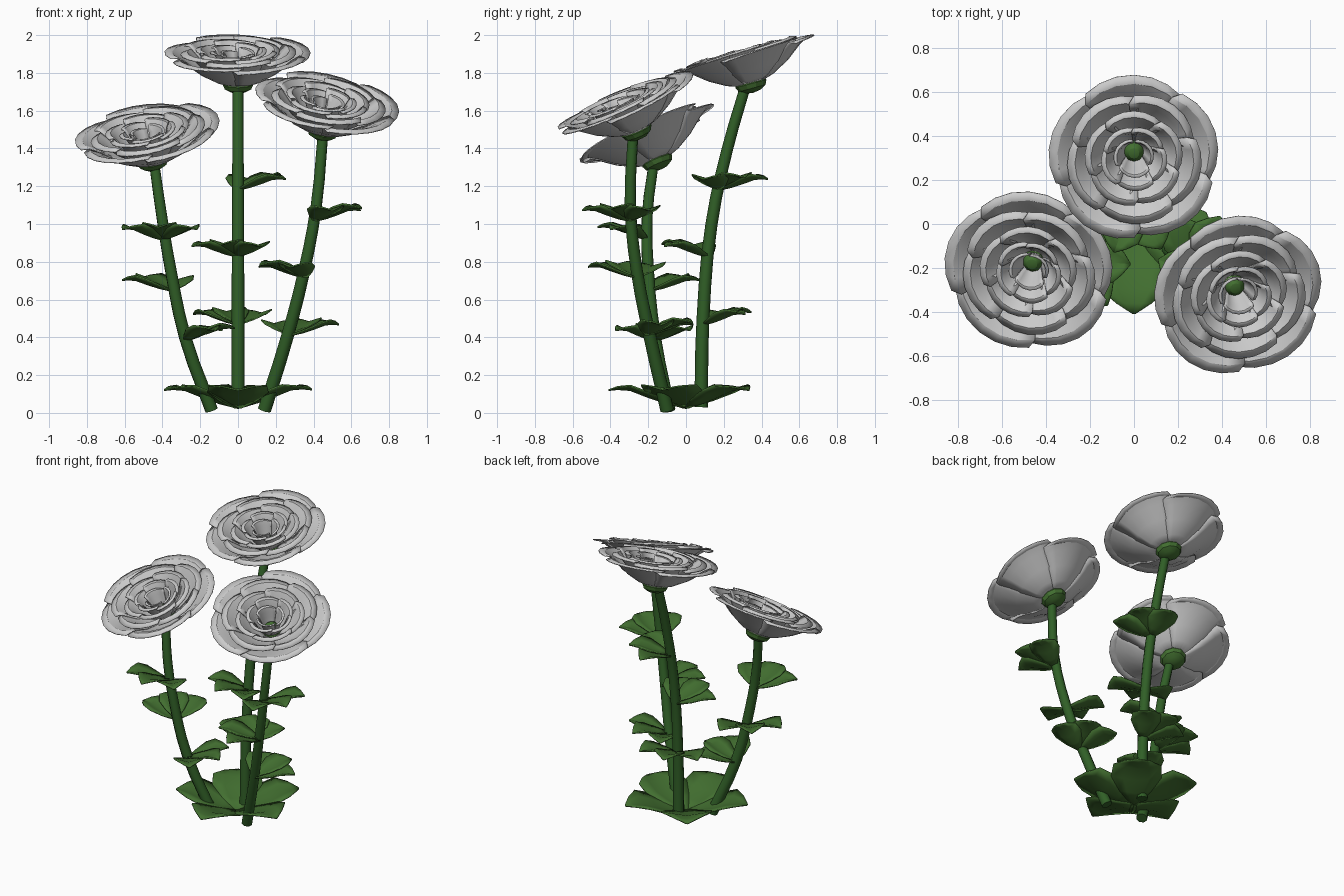
import bpy, bmesh, math
from mathutils import Vector, Matrix

if "Cube" in bpy.data.objects:
    bpy.data.objects.remove(bpy.data.objects["Cube"])


def material(name, rgb):
    m = bpy.data.materials.new(name)
    m.diffuse_color = (*rgb, 1)
    m.use_nodes = True
    m.node_tree.nodes["Principled BSDF"].inputs["Base Color"].default_value = m.diffuse_color
    return m


LEAF = material("leaf_green", (0.055, 0.16, 0.03))
STEM = material("stem_green", (0.03, 0.115, 0.02))


def finish(bm, name, mat=None, matrix=Matrix(), thick=0):
    me = bpy.data.meshes.new(name)
    bmesh.ops.recalc_face_normals(bm, faces=bm.faces)
    bm.to_mesh(me)
    bm.free()
    ob = bpy.data.objects.new(name, me)
    bpy.context.collection.objects.link(ob)
    ob.matrix_world = matrix
    if mat:
        me.materials.append(mat)
    for o in bpy.context.selected_objects:
        o.select_set(False)
    ob.select_set(True)
    bpy.context.view_layer.objects.active = ob
    bpy.ops.object.shade_smooth_by_angle(angle=math.radians(30))
    if thick:
        so = ob.modifiers.new("thickness", 'SOLIDIFY')
        so.thickness = thick
        so.offset = 0
    return ob


def sheet(bm, rows):
    grid = [[bm.verts.new(p) for p in row] for row in rows]
    for a, b in zip(grid, grid[1:]):
        for i in range(len(a) - 1):
            bm.faces.new((a[i], a[i + 1], b[i + 1], b[i]))


# one petal: a bulging sector of a flared bowl, one side over its neighbour
def petal(bm, profile, angle, half):
    rows = []
    n = len(profile) - 1
    for k, (r, z) in enumerate(profile):
        row = []
        t = k / n
        for i in range(7):
            u = i / 3 - 1
            w = half * (0.88 if k == n else 1)
            a = angle + u * w
            rr = r * (1 + 0.02 * u + 0.015 - 0.06 * u * u)
            zz = z + 0.012 * u * t - 0.004 * (k == n) * u * u
            row.append((rr * math.cos(a), rr * math.sin(a), zz))
        rows.append(row)
    sheet(bm, rows)


# layers: radius/height profile, petal count, start angle, half width
LAYERS = [
    ([(.04, 0), (.13, .03), (.22, .08), (.30, .142), (.345, .168), (.385, .166)], 5, 90, 41),
    ([(.04, .01), (.12, .05), (.19, .10), (.24, .155), (.27, .184), (.305, .176)], 5, 54, 41),
    ([(.035, .015), (.09, .055), (.14, .105), (.175, .16), (.195, .186), (.222, .182)], 5, 90, 42),
    ([(.03, .02), (.065, .06), (.095, .105), (.115, .155), (.13, .182), (.15, .182)], 5, 54, 42),
    ([(.03, .02), (.045, .06), (.06, .10), (.07, .14), (.08, .168), (.092, .172)], 3, 30, 58),
]


def flower(tag, base, axis):
    z = Vector(axis).normalized()
    x = Vector((1, 0, 0))
    y = z.cross(x).normalized()
    x = y.cross(z)
    mat = Matrix.Translation(base) @ Matrix((x, y, z)).transposed().to_4x4()
    bm = bmesh.new()
    for prof, count, start, half in LAYERS:
        for i in range(count):
            petal(bm, prof, math.radians(start + 360 * i / count), math.radians(half))
    finish(bm, "petals_" + tag, None, mat, .006)
    # green cup under the bloom and bud in its centre
    for name, r, h, c in (("calyx_", .085, .05, .005), ("centre_", .05, .05, .045)):
        bm = bmesh.new()
        bmesh.ops.create_uvsphere(bm, u_segments=10, v_segments=6, radius=1)
        bmesh.ops.transform(bm, verts=bm.verts, matrix=Matrix.Translation((0, 0, c))
                            @ Matrix.Diagonal((r, r, h, 1)))
        finish(bm, name + tag, LEAF, mat)


# tapered tube through a few points
def stem(tag, pts):
    cu = bpy.data.curves.new("stem_" + tag, 'CURVE')
    cu.dimensions = '3D'
    cu.bevel_depth = 0.036
    cu.bevel_resolution = 2
    cu.use_fill_caps = True
    cu.resolution_u = 3
    sp = cu.splines.new('BEZIER')
    sp.bezier_points.add(len(pts) - 1)
    for i, (bp, p) in enumerate(zip(sp.bezier_points, pts)):
        bp.co = p
        bp.handle_left_type = bp.handle_right_type = 'AUTO'
        bp.radius = 1 - 0.22 * i / (len(pts) - 1)
    ob = bpy.data.objects.new("stem_" + tag, cu)
    bpy.context.collection.objects.link(ob)
    cu.materials.append(STEM)


# pointed leaf, cupped about its midrib: (length, half width, height) fractions
def leaf(bm, origin, angle, length, width, rise):
    ca, sa = math.cos(angle), math.sin(angle)
    rows = []
    for t, w, h in ((0, .12, 0), (.25, .6, .25), (.5, .95, .6), (.72, .9, .95), (.88, .48, 1), (1, .04, .95)):
        row = []
        for u in (-1, -.5, 0, .5, 1):
            px, py = t * length, u * w * width
            pz = h * rise + abs(u) * w * .028 - .01
            row.append((origin[0] + px * ca - py * sa,
                        origin[1] + px * sa + py * ca, origin[2] + pz))
        rows.append(row)
    sheet(bm, rows)


# plants: stem path, bloom base, bloom axis, leaf nodes (x, y, z, direction)
PLANTS = {
    "back": ([(0, .08, .03), (0, .09, .5), (0, .135, 1), (0, .22, 1.4), (0, .315, 1.73)],
             (0, .345, 1.738), (0, -.27, 1),
             [(0, .09, .475, 105), (0, .12, .835, 250), (0, .175, 1.19, 30)]),
    "left": ([(-.14, -.09, .015), (-.28, -.165, .4), (-.355, -.20, .75), (-.405, -.205, 1.05), (-.445, -.17, 1.33)],
             (-.452, -.15, 1.33), (-.17, -.42, 1),
             [(-.28, -.16, .39, -5), (-.35, -.19, .655, 130), (-.40, -.205, .925, 265)]),
    "right": ([(.14, -.10, .015), (.26, -.19, .4), (.35, -.26, .75), (.415, -.295, 1.1), (.45, -.28, 1.48)],
              (.448, -.26, 1.49), (.18, -.42, 1),
              [(.28, -.205, .42, 65), (.355, -.265, .725, 205), (.41, -.30, 1.025, 338)]),
}
for tag, (path, base, axis, nodes) in PLANTS.items():
    stem(tag, path)
    flower(tag, base, axis)
    bm = bmesh.new()
    for x, y, z, d in nodes:
        for k, off in enumerate((-48, 0, 48)):
            leaf(bm, (x, y, z + .01 * (k == 1)), math.radians(d + off), .265, .1, .06)
    finish(bm, "leaves_" + tag, LEAF, thick=.008)

# five-leaf rosette at the foot
bm = bmesh.new()
for i in range(5):
    leaf(bm, (0, 0, .035 + .003 * (i % 2)), math.radians(-90 + 72 * i), .41, .17, .1)
finish(bm, "base_leaves", LEAF, thick=.008)
